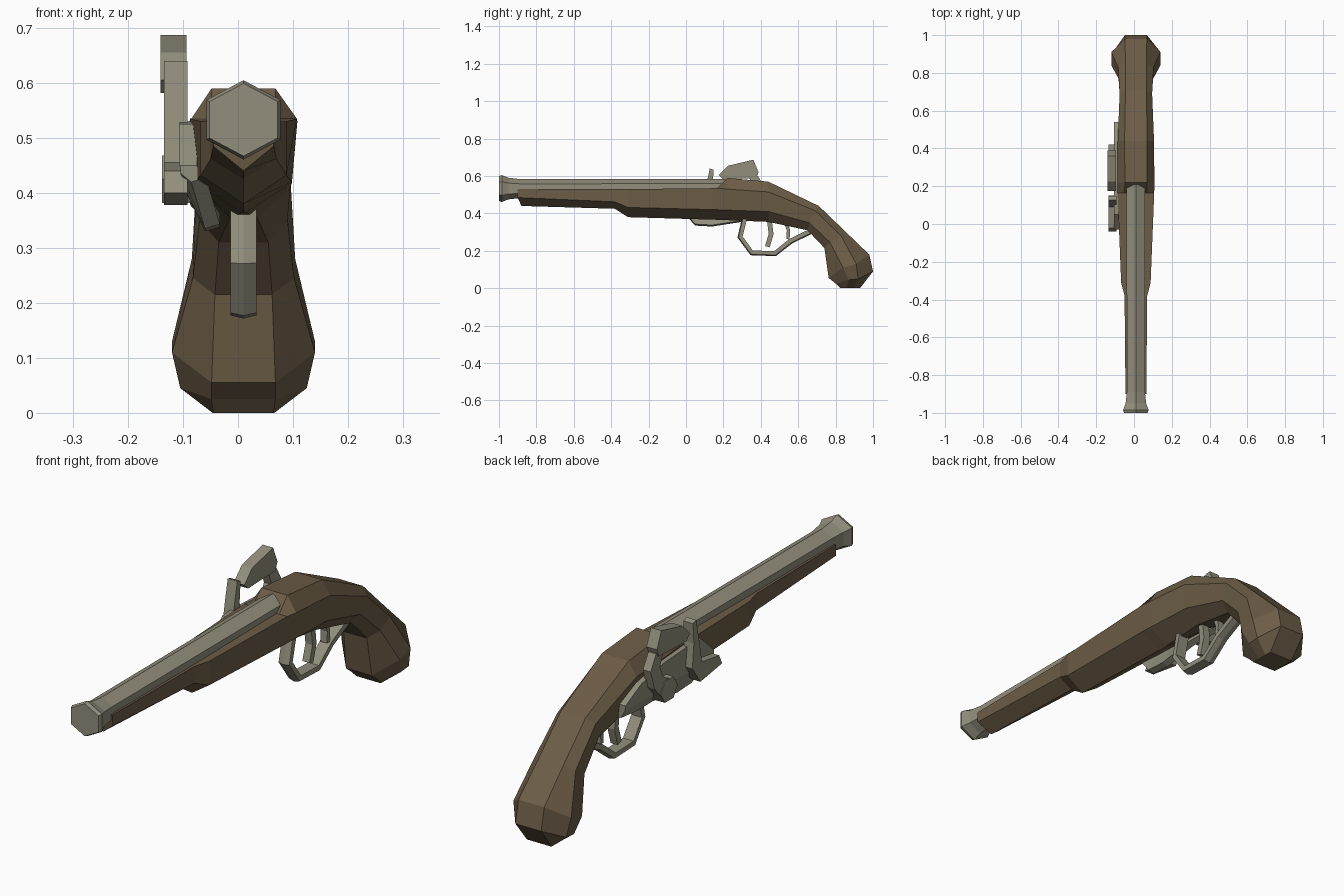
import bpy, bmesh, math
from mathutils import Vector

CX = 0.01  # centre plane of barrel and stock


def material(name, rgb):
    m = bpy.data.materials.new(name)
    m.diffuse_color = (*rgb, 1)
    return m


WOOD = material("brown wood", (0.15, 0.108, 0.062))
METAL = material("dull metal", (0.29, 0.275, 0.205))


def loft(name, rings, mat):
    """Skin a row of equal-length closed rings and cap both ends."""
    bm = bmesh.new()
    rows = [[bm.verts.new(p) for p in r] for r in rings]
    n = len(rows[0])
    for a, b in zip(rows, rows[1:]):
        for i in range(n):
            j = (i + 1) % n
            bm.faces.new((a[i], a[j], b[j], b[i]))
    bm.faces.new(rows[0])
    bm.faces.new(rows[-1])
    bmesh.ops.remove_doubles(bm, verts=bm.verts, dist=0.0005)
    bmesh.ops.recalc_face_normals(bm, faces=bm.faces)
    me = bpy.data.meshes.new(name)
    bm.to_mesh(me)
    bm.free()
    me.materials.append(mat)
    ob = bpy.data.objects.new(name, me)
    bpy.context.collection.objects.link(ob)
    return ob


def slab(name, outline, x0, x1, mat):
    """Side outline (y, z) extruded across x."""
    return loft(name, [[(x, y, z) for y, z in outline] for x in (x0, x1)], mat)


def strap(name, path, w, t, keel=0.0):
    """Bent bar in the y-z plane, with a ridge on its right-hand side."""
    pts = [Vector(p) for p in path]
    rings = []
    for i, p in enumerate(pts):
        d = (pts[min(i + 1, len(pts) - 1)] - pts[max(i - 1, 0)]).normalized()
        n = Vector((d.y, -d.x))
        sec = [(-w, t), (w, t), (w, -t), (0, -t - keel), (-w, -t)]
        rings.append([(CX + x, p.x + n.x * o, p.y + n.y * o) for x, o in sec])
    return loft(name, rings, METAL)


# Wooden stock: half section points are top, side, low and bottom as (y, z, half width)
sections = [
    [(-.90, .53, .045), (-.90, .53, .055), (-.90, .485, .055), (-.88, .44, .0)],
    [(-.38, .53, .045), (-.38, .53, .060), (-.38, .462, .060), (-.38, .425, .0)],
    [(-.31, .53, .045), (-.31, .53, .078), (-.31, .432, .078), (-.31, .380, .0)],
    [(.165, .535, .06), (.165, .535, .097), (.165, .42, .088), (.165, .366, .0)],
    [(.22, .59, .058), (.22, .53, .098), (.22, .418, .088), (.22, .364, .004)],
    [(.44, .57, .060), (.44, .515, .096), (.44, .41, .085), (.44, .355, .025)],
    [(.71, .44, .055), (.69, .415, .086), (.66, .35, .080), (.65, .31, .045)],
    [(.85, .305, .055), (.83, .28, .094), (.77, .245, .092), (.74, .215, .052)],
    [(.98, .18, .058), (.91, .13, .130), (.84, .11, .130), (.763, .055, .058)],
    [(1.0, .09, .058), (.92, .05, .115), (.87, .045, .115), (.80, .025, .058)],
    [(.93, 0, .055), (.90, 0, .056), (.86, 0, .056), (.825, 0, .055)],
]
loft("stock", [[(CX - w, y, z) for y, z, w in s] +
               [(CX + w, y, z) for y, z, w in reversed(s)] for s in sections], WOOD)

# Six-sided barrel with flared muzzle
hexring = lambda y, r, z: [(CX + r * .94 * math.sin(i * math.pi / 3) / .866, y,
                            z + r * math.cos(i * math.pi / 3)) for i in range(6)]
loft("barrel", [hexring(y, r, z) for y, r, z in (
    (-1, .066, .533), (-.985, .072, .533), (-.95, .058, .533),
    (-.89, .051, .533), (.21, .052, .533))], METAL)

# Trigger guard, its rear spur and the trigger
strap("trigger_guard", [(.315, .37), (.292, .275), (.352, .192), (.475, .188),
                        (.56, .255), (.69, .318)][::-1], .024, .011, .006)
strap("guard_spur", [(.53, .36), (.548, .31), (.545, .262)], .015, .009)
strap("trigger", [(.445, .37), (.455, .29), (.435, .222)], .016, .013)

# Lock plate bent around the left side of the stock
bend = [(-.093, .515), (-.089, .42), (-.035, .365)]
stations = [(-.03, .45, .42), (.05, .525, .335), (.14, .53, .33),
            (.30, .52, .355), (.44, .49, .375), (.54, .44, .385)]
rings = []
for y, top, low in stations:
    xl = -.045 if low < .37 else -.07
    mid = max(.42, low + .015)
    rings.append([(-.106, y, top), (-.104, y, mid), (xl - .015, y, low),
                  (xl + .012, y, low + .008), (-.07, y, mid), (-.075, y, top)])
loft("lock_plate", rings, METAL)

# Frizzen with priming pan
slab("frizzen", [(.127, .64), (.148, .633), (.142, .55), (.152, .45), (.10, .378),
                 (-.04, .40), (-.02, .44), (.09, .455), (.108, .55)], -.135, -.092, METAL)

# Hammer: jaw head, curved neck and round base
slab("hammer_head", [(.175, .605), (.225, .655), (.36, .687), (.388, .62),
                     (.375, .588), (.20, .582)], -.141, -.094, METAL)
slab("hammer_neck", [(.335, .60), (.385, .60), (.42, .54), (.395, .46), (.34, .40),
                     (.27, .40), (.26, .45), (.335, .485), (.36, .535)],
     -.135, -.10, METAL)
slab("hammer_base", [(.305 + .055 * math.cos(a * math.pi / 3),
                      .425 + .05 * math.sin(a * math.pi / 3)) for a in range(6)],
     -.138, -.08, METAL)
